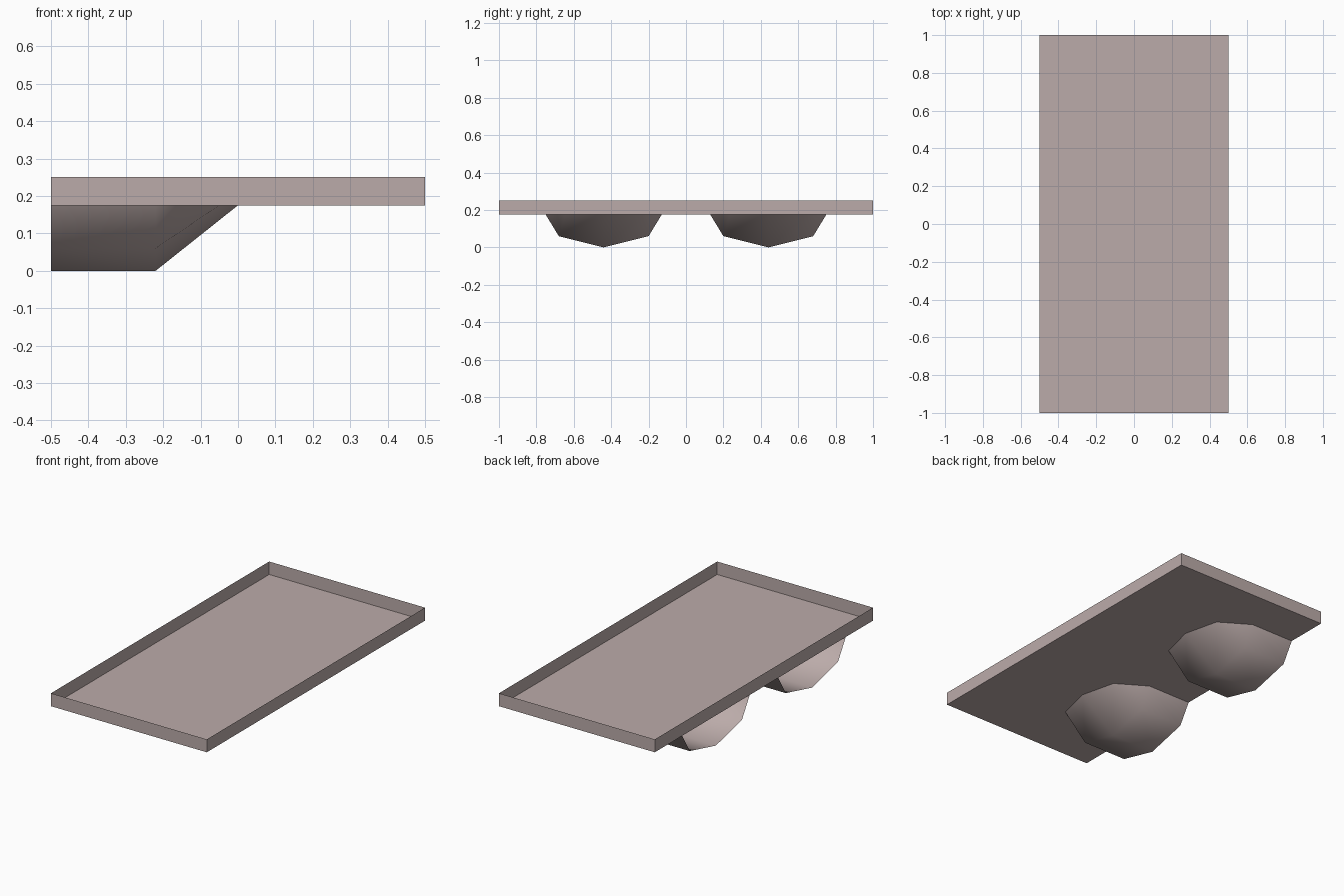
import bpy
import bmesh

default = bpy.data.objects.get("Cube")
if default:
    bpy.data.objects.remove(default, do_unlink=True)

FLOOR, RIM = 0.175, 0.25

# Single dusty pink-grey colour
clay = bpy.data.materials.new("dusty_pink_grey")
clay.use_nodes = True
colour = (0.50, 0.41, 0.40, 1)
clay.diffuse_color = colour
clay.node_tree.nodes["Principled BSDF"].inputs["Base Color"].default_value = colour


def finish(name, bm, smooth):
    mesh = bpy.data.meshes.new(name)
    for face in bm.faces:
        face.smooth = smooth
    bm.to_mesh(mesh)
    bm.free()
    mesh.materials.append(clay)
    obj = bpy.data.objects.new(name, mesh)
    bpy.context.collection.objects.link(obj)
    return obj


# Shallow thin-walled tray, open at the top
bm = bmesh.new()
bmesh.ops.create_cube(bm, size=1)
bmesh.ops.scale(bm, vec=(1, 2, RIM - FLOOR), verts=bm.verts)
bmesh.ops.translate(bm, vec=(0, 0, (RIM + FLOOR) / 2), verts=bm.verts)
lid = [f for f in bm.faces if f.normal.z > 0.9]
bmesh.ops.delete(bm, geom=lid, context="FACES_ONLY")
finish("tray", bm, False)

# Half-scoop under the tray: a lofted channel closed by a faceted nose
PROFILE = [(-0.31, FLOOR), (-0.24, 0.06), (0, 0), (0.24, 0.06), (0.31, FLOOR)]
NOSE = [(-0.05, -0.205), (0, 0), (-0.05, 0.205)]


def scoop(name, y0):
    bm = bmesh.new()
    mouth, ring = [[bm.verts.new((x, y0 + y, z)) for y, z in PROFILE]
                   for x in (-0.5, -0.22)]
    nose = [bm.verts.new((x, y0 + y, FLOOR)) for x, y in NOSE]
    for i in range(len(PROFILE) - 1):
        bm.faces.new((mouth[i], mouth[i + 1], ring[i + 1], ring[i]))
    bm.faces.new((ring[0], ring[1], nose[0]))
    for i in (1, 2):
        bm.faces.new((ring[i], ring[i + 1], nose[i], nose[i - 1]))
    bm.faces.new((ring[3], ring[4], nose[2]))
    finish(name, bm, True)


scoop("front_scoop", -0.44)
scoop("back_scoop", 0.44)
